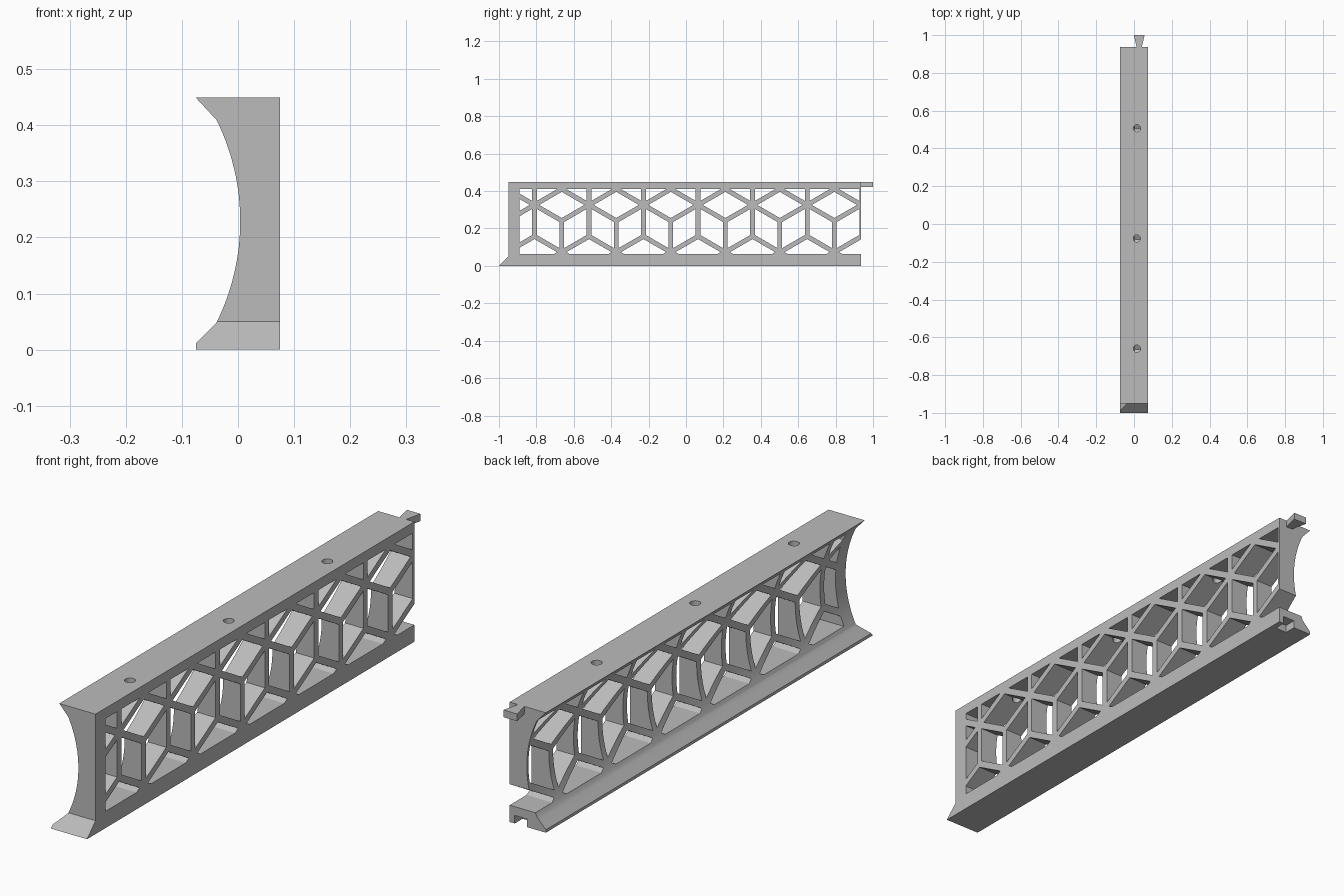
import bpy, bmesh
from math import sin, cos, pi, radians, asin
from mathutils import Vector

cube = bpy.data.objects.get("Cube")
if cube:
    bpy.data.objects.remove(cube, do_unlink=True)

grey = bpy.data.materials.new("plain grey")
grey.use_nodes = True
grey.diffuse_color = (0.5, 0.5, 0.5, 1)
grey.node_tree.nodes["Principled BSDF"].inputs["Base Color"].default_value = (0.5, 0.5, 0.5, 1)


def prism(name, outlines, axis, start, end, clips=()):
    """Extrude flat outlines along an axis, trimming them first by clip planes."""
    place = {"x": lambda a, b: (start, a, b),
             "y": lambda a, b: (a, start, b),
             "z": lambda a, b: (a, b, start)}[axis]
    bm = bmesh.new()
    for outline in outlines:
        bm.faces.new([bm.verts.new(place(a, b)) for a, b in outline])
    for point, normal in clips:
        bmesh.ops.bisect_plane(bm, geom=bm.verts[:] + bm.edges[:] + bm.faces[:],
                               plane_co=point, plane_no=normal, clear_outer=True)
    result = bmesh.ops.extrude_face_region(bm, geom=bm.faces[:], use_keep_orig=True)
    step = Vector([(end - start) if axis == c else 0 for c in "xyz"])
    bmesh.ops.translate(bm, vec=step,
                        verts=[v for v in result["geom"] if isinstance(v, bmesh.types.BMVert)])
    bmesh.ops.recalc_face_normals(bm, faces=bm.faces[:])
    mesh = bpy.data.meshes.new(name)
    bm.to_mesh(mesh)
    bm.free()
    mesh.materials.append(grey)
    obj = bpy.data.objects.new(name, mesh)
    bpy.context.collection.objects.link(obj)
    return obj


def cut(target, cutter):
    mod = target.modifiers.new("cut", "BOOLEAN")
    mod.operation = "DIFFERENCE"
    mod.solver = "EXACT"
    mod.object = cutter
    bpy.context.view_layer.objects.active = target
    bpy.ops.object.modifier_apply(modifier=mod.name)
    bpy.data.objects.remove(cutter, do_unlink=True)


def box(a0, b0, a1, b1):
    return [(a0, b0), (a1, b0), (a1, b1), (a0, b1)]


# Rail body: flat outer side, hollowed inner side
HALF, TOP, BACK = 0.075, 0.449, 0.936
radius, middle = 0.407, 0.229
sweep = asin(0.18 / radius)
arc = []
for i in range(25):
    t = sweep * (i / 12 - 1)
    arc.append((0.004 - radius + radius * cos(t), middle + radius * sin(t)))
profile = [(HALF, TOP), (HALF, 0), (-HALF, 0), (-HALF, 0.011), (-0.046, 0.04)] + arc + [(-HALF, TOP)]
body = prism("lattice_rail", [profile], "y", -1, BACK)

# Sloping foot at the front end
cut(body, prism("front_trim", [[(-1.1, -0.1), (-0.95, 0.05), (-0.95, 0.6), (-1.1, 0.6)]],
                "x", -0.2, 0.2))

# Tumbling-block lattice of diamond openings
EDGE, BAR = 0.1683, 0.0125
PITCH = EDGE * 3 ** 0.5
inner = EDGE * sin(pi / 3) / 2
shrink = 1 - BAR / inner
spokes = [Vector((cos(radians(30 + 60 * i)), sin(radians(30 + 60 * i)))) * EDGE for i in range(6)]
cells = []
for row in range(-1, 3):
    for col in range(-1, 9):
        hub = Vector((0.939 - PITCH * (col - 0.5 * (row % 2)), 0.326 - 1.5 * EDGE * row))
        for i in range(3):
            u, v = spokes[i], spokes[i + 1]
            centre = hub + (u + v) / 2
            # keep only openings that reach into the window
            if not (-1.03 < centre.x < 1.0 and -0.05 < centre.y < 0.53):
                continue
            corners = [hub, hub + u, hub + u + v, hub + v]
            cells.append([tuple(centre + (p - centre) * shrink) for p in corners])
window = [((0, -0.89, 0), (0, -1, 0)), ((0, 0, 0.063), (0, 0, -1)), ((0, 0, 0.41), (0, 0, 1))]
cut(body, prism("lattice_openings", cells, "x", -0.2, 0.2, window))

# Screw holes through the top
holes = [[(0.015 + 0.019 * cos(k * pi / 10), y + 0.019 * sin(k * pi / 10)) for k in range(20)]
         for y in (-0.66, -0.076, 0.507)]
cut(body, prism("screw_holes", holes, "z", 0.37, 0.5))

# Socket under the back end
cut(body, prism("end_socket", [box(0.004, 0.89, 0.054, 1)], "z", -0.05, 0.03))

# Dovetail tab at the top of the back end
tab = prism("dovetail_tab", [[(0.015, BACK - 0.004), (0.04, BACK - 0.004), (0.056, 1), (-0.001, 1)]],
            "z", 0.422, TOP)

# Shading
for obj in (body, tab):
    bpy.ops.object.select_all(action="DESELECT")
    obj.select_set(True)
    bpy.context.view_layer.objects.active = obj
    bpy.ops.object.shade_smooth_by_angle(angle=radians(25))
